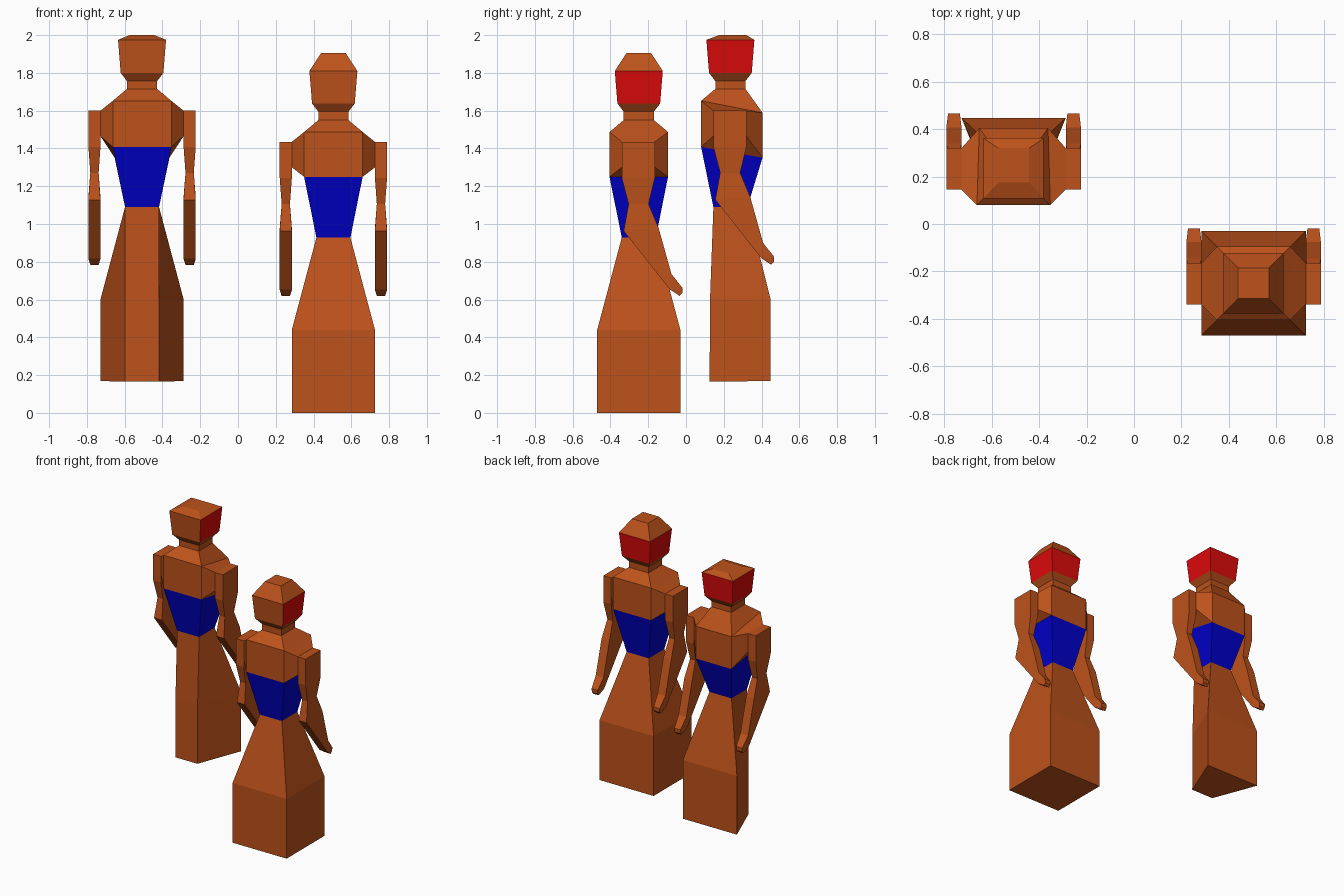
import bpy

if "Cube" in bpy.data.objects:
    bpy.data.objects.remove(bpy.data.objects["Cube"])


def material(name, rgb):
    m = bpy.data.materials.new(name)
    m.diffuse_color = (*rgb, 1)
    m.use_nodes = True
    m.node_tree.nodes["Principled BSDF"].inputs["Base Color"].default_value = m.diffuse_color
    return m


BROWN = material("brown", (0.51, 0.084, 0.011))
BLUE = material("blue", (0.0, 0.0, 0.60))
RED = material("red", (0.72, 0.003, 0.003))


def ring(front, back, x=0.0):
    """Four corners from (half width, y, z) of the front and back edges."""
    (hf, yf, zf), (hb, yb, zb) = front, back
    return [(x - hf, yf, zf), (x + hf, yf, zf), (x + hb, yb, zb), (x - hb, yb, zb)]


def level(h, y0, y1, z):
    return ring((h, y0, z), (h, y1, z))


def loft(name, rings, origin, mats=(BROWN,), start=False, end=False, sides=(0, 1, 2, 3), paint=None):
    """Skin quad rings; sides are front, right, back, left. paint gives a material slot per face."""
    verts = [p for r in rings for p in r]
    faces, slots = [], []
    for b in range(len(rings) - 1):
        for s in sides:
            i, j, t = b * 4 + s, b * 4 + (s + 1) % 4, 4
            faces.append((i, j, j + t, i + t))
            slots.append(paint(b, s) if paint else 0)
    n = len(verts)
    if start:
        faces.append((3, 2, 1, 0))
    if end:
        faces.append((n - 4, n - 3, n - 2, n - 1))
    slots += [0] * (len(faces) - len(slots))
    me = bpy.data.meshes.new(name)
    me.from_pydata(verts, [], faces)
    for m in mats:
        me.materials.append(m)
    me.polygons.foreach_set("material_index", slots)
    ob = bpy.data.objects.new(name, me)
    ob.location = origin
    bpy.context.collection.objects.link(ob)
    return ob


def figure(prefix, origin, base, waist, chest_low, chest_high, neck, head):
    # Skirt, bodice and chest (chest sides stay open for the shoulders)
    loft(prefix + "_skirt", base + [waist], origin, start=True)
    loft(prefix + "_bodice", [waist, chest_low], origin, (BLUE,))
    loft(prefix + "_chest", [chest_low, chest_high], origin, sides=(0, 2))
    # Shoulder slope, neck and chin
    loft(prefix + "_neck", [chest_high] + neck + [head[0]], origin)
    # Head with a plain front and red sides and back
    loft(prefix + "_head", head, origin, (BROWN, RED), end=True,
         paint=lambda b, s: 1 if b == 0 and s else 0)
    for side, sx, a, b in (("left", -1, 0, 3), ("right", 1, 1, 2)):
        # Shoulder wedge
        inner = [chest_low[a], chest_low[b], chest_high[b], chest_high[a]]
        x = sx * 0.22
        outer = [(x, -0.09, 1.30), (x, 0.085, 1.30), (x, 0.085, 1.435), (x, -0.09, 1.435)]
        if sx < 0:
            inner, outer = inner[::-1], outer[::-1]
        loft(f"{prefix}_{side}_shoulder", [inner, outer], origin)
        # Bent arm reaching backwards, from hand to shoulder
        w = 0.032
        arm = [((0.022, 0.216, 0.619), (0.022, 0.231, 0.635)),
               ((w, 0.170, 0.650), (0.025, 0.231, 0.662)),
               ((w, 0.165, 0.652), (w, 0.173, 0.735)),
               ((w, -0.080, 0.963), (w, 0.105, 0.979)),
               ((0.022, -0.054, 1.106), (0.022, 0.052, 1.106)),
               ((w, -0.09, 1.243), (w, 0.085, 1.243)),
               ((w, -0.09, 1.435), (w, 0.085, 1.435))]
        loft(f"{prefix}_{side}_arm", [ring(f, k, sx * 0.252) for f, k in arm],
             origin, start=True, end=True)


# Front figure: square, symmetric cross-sections
figure("front_figure", (0.505, -0.25, 0),
       [level(0.22, -0.22, 0.22, 0), level(0.22, -0.22, 0.22, 0.44)],
       level(0.09, -0.09, 0.09, 0.928),
       level(0.155, -0.155, 0.155, 1.25),
       level(0.155, -0.155, 0.155, 1.487),
       [level(0.08, -0.08, 0.08, 1.55), level(0.08, -0.08, 0.08, 1.595)],
       [level(0.113, -0.113, 0.113, 1.638), level(0.127, -0.127, 0.127, 1.81),
        level(0.065, -0.065, 0.065, 1.905)])

# Back figure: wedge skirt, sloped chest, flatter head
figure("back_figure", (-0.508, 0.235, 0.165),
       [ring((0.09, -0.11, 0), (0.22, 0.213, 0.004)),
        ring((0.09, -0.108, 0.43), (0.22, 0.213, 0.436))],
       level(0.09, -0.09, 0.09, 0.925),
       ring((0.155, -0.155, 1.243), (0.145, 0.17, 1.186)),
       ring((0.155, -0.155, 1.487), (0.145, 0.17, 1.424)),
       [level(0.08, -0.08, 0.08, 1.55), level(0.08, -0.08, 0.08, 1.592)],
       [level(0.113, -0.113, 0.113, 1.635), level(0.127, -0.127, 0.127, 1.81),
        level(0.065, -0.06, 0.085, 1.835)])
